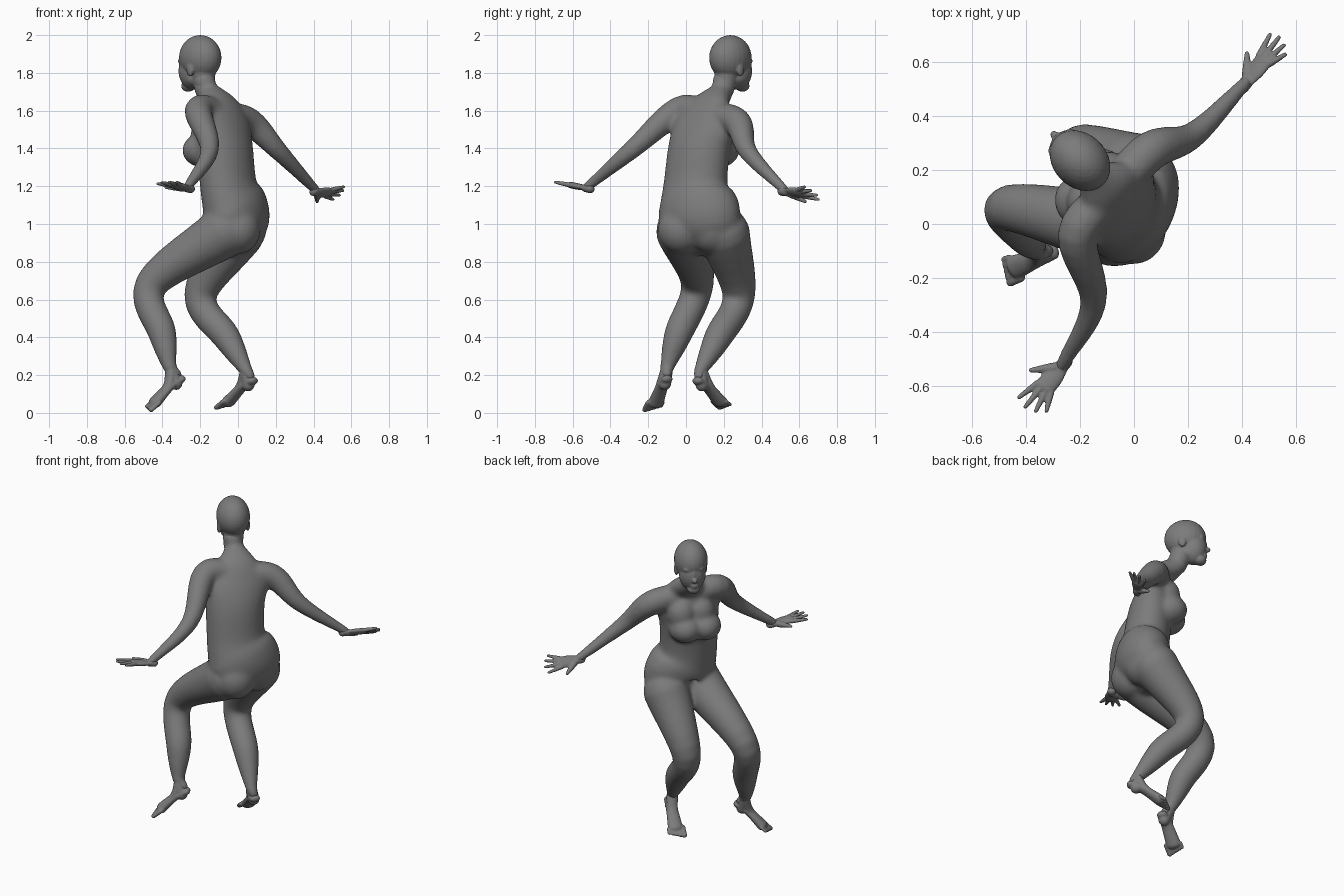
import bpy, bmesh, math
from mathutils import Vector, Matrix

cube = bpy.data.objects.get("Cube")
if cube:
    bpy.data.objects.remove(cube)

skin = bpy.data.materials.new("matte_grey")
skin.use_nodes = True
grey = (.2, .2, .2, 1)
skin.diffuse_color = grey
skin.node_tree.nodes["Principled BSDF"].inputs["Base Color"].default_value = grey
up = Vector((0, 0, 1))


def heading(degrees):
    angle = math.radians(degrees)
    return Vector((math.cos(angle), math.sin(angle), 0))


def spline(rows, steps=6):
    """Smooth curve through rows of equal length."""
    rows = [Vector(row) for row in rows]
    points = [rows[0] * 2 - rows[1]] + rows + [rows[-1] * 2 - rows[-2]]
    curve = []
    for before, start, end, after in zip(points, points[1:], points[2:], points[3:]):
        for step in range(steps):
            t = step / steps
            slope_in, slope_out = (end - before) / 2, (after - start) / 2
            ease = t * t * (3 - 2 * t)
            curve.append(start.lerp(end, ease) + slope_in * t * (1 - t) ** 2
                         - slope_out * t * t * (1 - t))
    return curve + [rows[-1]]


def loft(bm, rows, side=None, sides=24):
    """Round-ended tube; a row is x, y, z, half width, half depth."""
    curve = spline(rows)
    centres = [Vector(point[:3]) for point in curve]
    last = len(curve) - 1
    dome = [(math.sin(angle), math.cos(angle)) for angle in (.4, .8, 1.2, 1.5)]
    rings = []
    for i, point in enumerate(curve):
        centre, width, depth = centres[i], point[3], point[4]
        tangent = (centres[min(i + 1, last)] - centres[max(i - 1, 0)]).normalized()
        # With no side given, the section twists with height like a turning trunk
        across = Vector(side) if side else heading(66 - 30 * (centre.z - 1))
        across = (across - tangent * across.dot(tangent)).normalized()
        through = tangent.cross(across)
        levels = [(0, 1)]
        if i == 0:
            levels = [(-shift, scale) for shift, scale in reversed(dome)] + levels
        if i == last:
            levels += dome
        for shift, scale in levels:
            middle = centre + tangent * shift * min(width, depth)
            ring = []
            for k in range(sides):
                turn = math.tau * k / sides
                ring.append(bm.verts.new(middle + across * width * scale * math.cos(turn)
                                         + through * depth * scale * math.sin(turn)))
            rings.append(ring)
    for lower, upper in zip(rings, rings[1:]):
        for k in range(sides):
            n = (k + 1) % sides
            bm.faces.new((lower[k], lower[n], upper[n], upper[k]))
    bm.faces.new(list(reversed(rings[0])))
    bm.faces.new(rings[-1])


def limb(bm, joints, radii, side=(1, -1, 0), flat=1):
    """Tube through joints, optionally flattened across its side."""
    loft(bm, [(*joint, radius, radius * flat) for joint, radius in zip(joints, radii)], side)


def blob(bm, centre, size, degrees=0):
    """Ellipsoid whose first axis points along the heading."""
    matrix = (Matrix.Translation(centre) @ Matrix.Rotation(math.radians(degrees), 4, "Z")
              @ Matrix.Diagonal((*size, 1)))
    bmesh.ops.create_uvsphere(bm, u_segments=24, v_segments=16, radius=1, matrix=matrix)


def finish(bm, name, voxel, smooth):
    """Fuse the overlapping shapes into one smooth skin."""
    bmesh.ops.recalc_face_normals(bm, faces=bm.faces)
    mesh = bpy.data.meshes.new(name)
    bm.to_mesh(mesh)
    bm.free()
    part = bpy.data.objects.new(name, mesh)
    bpy.context.collection.objects.link(part)
    mesh.materials.append(skin)
    fuse = part.modifiers.new("fuse", "REMESH")
    fuse.mode = "VOXEL"
    fuse.voxel_size = voxel
    fuse.use_smooth_shade = True
    soften = part.modifiers.new("soften", "SMOOTH")
    soften.factor = .5
    soften.iterations = smooth


# Joints that the body shares with the hands and feet
left_wrist, right_wrist = Vector((-.27, -.53, 1.19)), Vector((.42, .53, 1.17))
left_ankle, right_ankle = Vector((-.36, -.1, .24)), Vector((.04, .08, .23))
left_heel, right_heel = Vector((-.3, -.1, .18)), Vector((.08, .06, .17))
breastbone = (-.09, .11, 1.58)

# Torso from hips to neck, with breasts and buttocks
body = bmesh.new()
loft(body, [(-.04, .08, .93, .16, .1), (0, .08, 1.01, .22, .15), (-.02, .06, 1.1, .22, .16),
            (-.05, .05, 1.2, .18, .14), (-.07, .07, 1.4, .18, .13), (-.08, .1, 1.53, .19, .1),
            (-.1, .13, 1.63, .13, .07), (-.16, .19, 1.7, .06, .06), (-.18, .2, 1.76, .06, .06)],
     sides=40)
for x, y in ((-.19, .08), (-.12, .18)):
    blob(body, (x, y, 1.39), (.11, .1, .09), 142)
    blob(body, (x + .03, y, 1.48), (.09, .09, .1), 142)
for x, y in ((0, -.02), (.03, .14)):
    blob(body, (x, y, .97), (.12, .13, .13))

# Arms run breastbone, shoulder, elbow, wrist; legs run hip, knee, calf, ankle, heel
arm_radii, leg_radii = (.07, .075, .05, .026), (.14, .087, .075, .038, .03)
limb(body, [breastbone, (-.21, -.04, 1.6), (-.15, -.29, 1.39), left_wrist], arm_radii)
limb(body, [breastbone, (.06, .27, 1.54), (.22, .33, 1.38), right_wrist], arm_radii)
limb(body, [(-.07, -.02, .96), (-.46, .06, .68), (-.4, -.04, .42), left_ankle,
            left_ankle.lerp(left_heel, .6)], leg_radii)
limb(body, [(0, .2, .95), (-.2, .28, .62), (-.06, .17, .4), right_ankle,
            right_ankle.lerp(right_heel, .6)], leg_radii)
finish(body, "body", .009, 30)

# Head: features placed by forward, sideways and height from the skull axis
head = bmesh.new()
face = 135
axis = Vector((-.2, .235, 0))


def feature(forward, sideways, height, size):
    for sign in {1, -1} if sideways else {1}:
        place = axis + heading(face) * forward + heading(face - 90) * sideways * sign
        blob(head, place + up * height, size, face)


feature(0, 0, 1.88, (.125, .1, .12))          # skull
feature(.05, 0, 1.81, (.08, .08, .1))         # face
feature(.09, 0, 1.73, (.036, .04, .03))       # chin
feature(.03, 0, 1.77, (.08, .07, .05))        # jaw
feature(.13, 0, 1.8, (.022, .016, .016))      # nose tip
feature(.12, 0, 1.825, (.012, .011, .035))    # nose bridge
feature(.115, 0, 1.762, (.017, .026, .008))   # upper lip
feature(.112, 0, 1.75, (.017, .023, .008))    # lower lip
feature(.1, .034, 1.862, (.018, .03, .015))   # brows
feature(.1, .034, 1.838, (.016, .02, .013))   # eyes
feature(.08, .042, 1.8, (.03, .026, .025))    # cheeks
feature(-.01, .086, 1.82, (.024, .014, .04))  # ears
limb(head, [(-.17, .195, 1.71), (-.18, .21, 1.76), (-.19, .22, 1.84)], (.058, .06, .075))
finish(head, "head", .005, 9)


# Hands: flat palm with a fan of fingers, and a thumb on the other edge
def hand(name, wrist, forward, side):
    bm = bmesh.new()
    forward, side = Vector(forward).normalized(), Vector(side).normalized()
    knuckles = wrist + forward * .1
    limb(bm, [wrist - forward * .03, wrist], (.026, .026), side, .85)
    limb(bm, [wrist, wrist.lerp(knuckles, .5), knuckles], (.028, .038, .038), side, .45)
    for i, length in enumerate((.09, .1, .09, .07)):
        root = knuckles + side * (i - 1.5) * .02
        fan = math.radians(13 * i - 14)
        tip = root + (forward * math.cos(fan) + side * math.sin(fan)) * length
        limb(bm, [root, root.lerp(tip, .5), tip], (.013, .011, .008), side)
    base, tip = wrist + (forward - side) * .02, wrist + (forward - side) * .08
    limb(bm, [base, base.lerp(tip, .5), tip], (.02, .015, .009), up)
    finish(bm, name, .0045, 4)


hand("left_hand", left_wrist, (-.6, -.75, .15), (.75, -.6, .1))
hand("right_hand", right_wrist, (.6, .75, -.05), (.65, -.5, .6))


# Feet: heel, instep and five toes, pointing down
def foot(name, ankle, heel, ball, side):
    bm = bmesh.new()
    ball, side = Vector(ball), Vector(side).normalized()
    run = (ball - heel).normalized()
    limb(bm, [heel, heel.lerp(ball, .45) + up * .015, ball], (.032, .036, .046), side, .65)
    limb(bm, [ankle, heel.lerp(ball, .2)], (.032, .034), side)
    limb(bm, [ankle, heel.lerp(ball, .5) + up * .025, ball], (.034, .034, .035), side, .7)
    for i in range(5):
        root = ball + side * (i - 2) * .022
        radius = .017 - i * .0015
        limb(bm, [root, root + run * (.06 - i * .007)], (radius, radius), side, .8)
    finish(bm, name, .005, 6)


foot("left_foot", left_ankle, left_heel, (-.44, -.16, .055), (-.5, .85, 0))
foot("right_foot", right_ankle, right_heel, (-.05, .18, .06), (.6, .8, 0))
